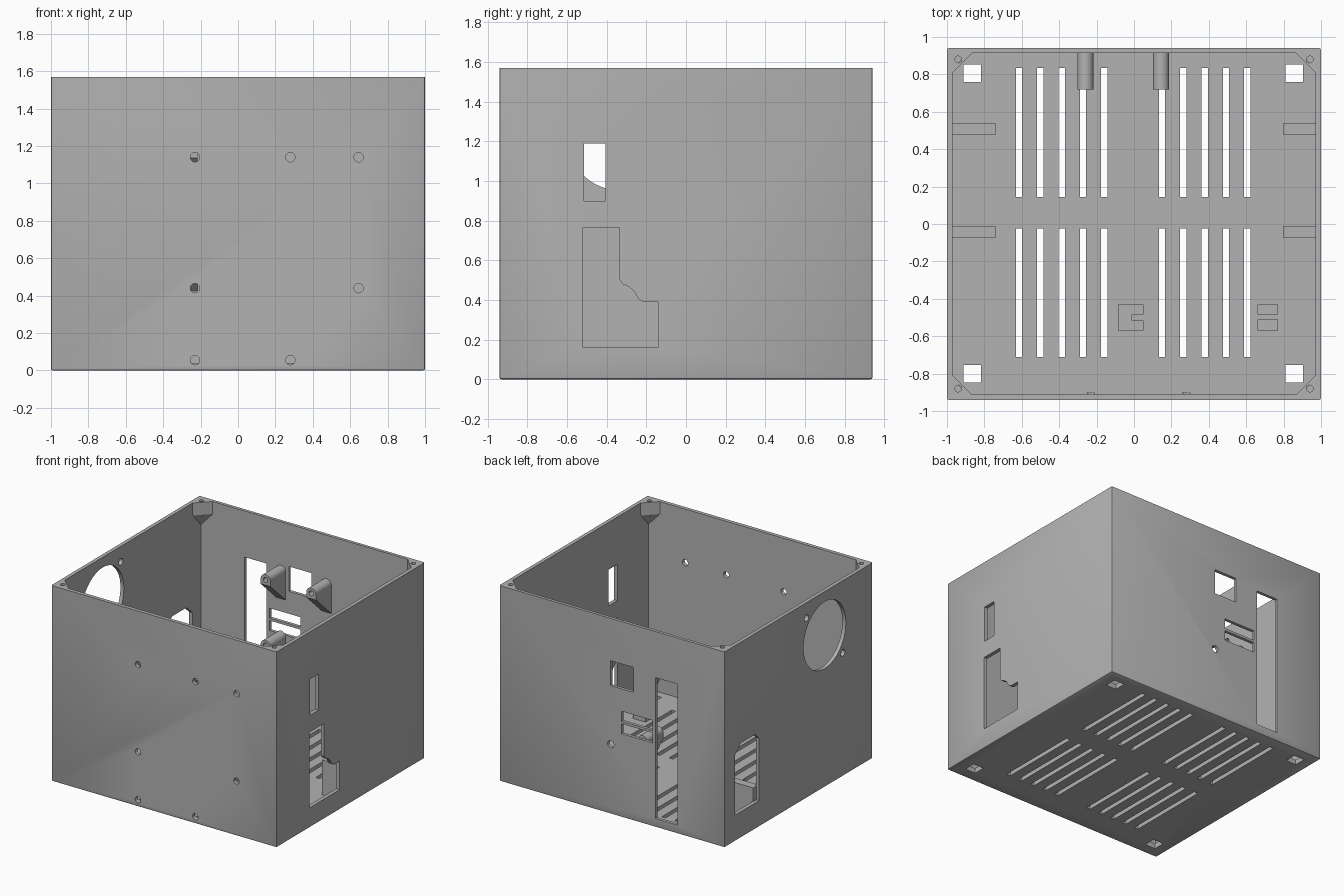
import bpy, bmesh, math
from mathutils import Vector

if "Cube" in bpy.data.objects:
    bpy.data.objects.remove(bpy.data.objects["Cube"], do_unlink=True)

grey = bpy.data.materials.new("plain_grey")
grey.use_nodes = True
colour = (0.45, 0.45, 0.45, 1)
grey.diffuse_color = colour
grey.node_tree.nodes["Principled BSDF"].inputs["Base Color"].default_value = colour


# ---- helpers ----
def prism(bm, pts, axis, lo, hi):
    """Extrude a 2D outline along x, y or z between lo and hi."""
    place = {"x": lambda a, b, d: (d, a, b),
             "y": lambda a, b, d: (a, d, b),
             "z": lambda a, b, d: (a, b, d)}[axis]
    face = bm.faces.new([bm.verts.new(place(a, b, lo)) for a, b in pts])
    out = bmesh.ops.extrude_face_region(bm, geom=[face])
    move = Vector(place(0, 0, hi - lo))
    new = [v for v in out["geom"] if isinstance(v, bmesh.types.BMVert)]
    bmesh.ops.translate(bm, verts=new, vec=move)


def rect(a0, a1, b0, b1):
    return [(a0, b0), (a1, b0), (a1, b1), (a0, b1)]


def circle(a, b, r, n=24):
    return [(a + r * math.cos(t * math.tau / n), b + r * math.sin(t * math.tau / n)) for t in range(n)]


def make(name, bm):
    bmesh.ops.recalc_face_normals(bm, faces=bm.faces)
    me = bpy.data.meshes.new(name)
    bm.to_mesh(me)
    bm.free()
    ob = bpy.data.objects.new(name, me)
    me.materials.append(grey)
    bpy.context.collection.objects.link(ob)
    return ob


def combine(ob, tool_bm, operation="DIFFERENCE"):
    tool = make("cutter", tool_bm)
    tool.hide_render = True
    mod = ob.modifiers.new("cut", "BOOLEAN")
    mod.operation, mod.object, mod.solver = operation, tool, "EXACT"
    bpy.context.view_layer.objects.active = ob
    bpy.ops.object.modifier_apply(modifier=mod.name)
    bpy.data.objects.remove(tool, do_unlink=True)


def smooth(ob):
    bpy.ops.object.select_all(action="DESELECT")
    ob.select_set(True)
    bpy.context.view_layer.objects.active = ob
    bpy.ops.object.shade_smooth_by_angle(angle=math.radians(30))


H, FLOOR = 1.57, 0.04

# ---- open case with slightly softened outer edges ----
bm = bmesh.new()
prism(bm, rect(-1, 1, -0.94, 0.94), "z", 0, H)
soft = [e for e in bm.edges if min(v.co.z for v in e.verts) < 0.1]
bmesh.ops.bevel(bm, geom=soft, offset=0.01, segments=2, affect="EDGES", profile=0.5)
case = make("case", bm)
bm = bmesh.new()
prism(bm, rect(-0.97, 0.97, -0.91, 0.915), "z", FLOOR, 2)
combine(case, bm)

cut = bmesh.new()
# floor vents and foot holes
for x0 in (-0.615, 0.15):
    for i in range(5):
        x = x0 + i * 0.114
        for y0, y1 in ((-0.71, -0.025), (0.145, 0.835)):
            prism(cut, rect(x - 0.017, x + 0.017, y0, y1), "z", -0.1, 0.1)
for x in (-0.865, 0.857):
    for y in (-0.8, 0.807):
        prism(cut, rect(x - 0.046, x + 0.046, y - 0.047, y + 0.047), "z", -0.1, 0.1)
# front screw holes
for x, z in ((-0.23, 1.14), (0.28, 1.14), (0.645, 1.14), (-0.23, 0.44),
             (0.645, 0.44), (-0.23, 0.055), (0.28, 0.055)):
    prism(cut, circle(x, z, 0.025), "y", -1, -0.9)
# back ports
for port in ((-0.582, -0.387, 0.07, 1.2), (-0.19, 0.013, 1.03, 1.23),
             (-0.36, -0.084, 0.77, 0.85), (-0.36, -0.084, 0.67, 0.75)):
    prism(cut, rect(*port), "y", 0.9, 1)
prism(cut, circle(0.01, 0.56, 0.028), "y", 0.9, 1)
# fan opening, its screw holes and the chamfered port beside it
prism(cut, circle(-0.33, 1.22, 0.268, 64), "x", -1.1, -0.96)
for y, z in ((-0.1, 1.445), (-0.56, 0.99)):
    prism(cut, circle(y, z, 0.026), "x", -1.1, -0.96)
prism(cut, [(0.5, 0.21), (0.81, 0.21), (0.81, 0.69), (0.73, 0.76), (0.55, 0.76), (0.5, 0.71)],
      "x", -1.1, -0.96)
# slot and stepped opening on the other side
prism(cut, rect(-0.515, -0.405, 0.9, 1.19), "x", 0.96, 1.1)
prism(cut, [(-0.52, 0.16), (-0.14, 0.16), (-0.14, 0.39), (-0.215, 0.39), (-0.24, 0.405),
            (-0.262, 0.445), (-0.29, 0.468), (-0.32, 0.48), (-0.335, 0.505),
            (-0.335, 0.765), (-0.52, 0.765)], "x", 0.96, 1.1)
# lid screw holes in the corners
for sx in (-1, 1):
    for sy in (-1, 1):
        prism(cut, circle(sx * 0.94, sy * 0.88, 0.018, 16), "z", H - 0.12, H + 0.1)

# ---- corner lugs for the lid, tapering into the corner below ----
lugs = bmesh.new()
for sx in (-1, 1):
    for sy in (-1, 1):
        cx, cy, leg = sx * 0.985, sy * 0.925, 0.13
        outline = [(cx, cy), (cx - sx * leg, cy), (cx, cy - sy * leg)]
        pts = [lugs.verts.new((x, y, z)) for z in (H, H - 0.1) for x, y in outline]
        pts.append(lugs.verts.new((cx, cy, H - 0.24)))
        bmesh.ops.convex_hull(lugs, input=pts)
combine(case, lugs, "UNION")
combine(case, cut)
smooth(case)

# ---- board posts on the back wall, each with a sloped gusset ----
for level, z in (("upper", 1.178), ("lower", 0.65)):
    for side, x in (("right", -0.26), ("left", 0.145)):
        bm = bmesh.new()
        prism(bm, circle(x, z, 0.043, 32), "y", 0.72, 0.92)
        post = make(f"{level}_{side}_post", bm)
        bm = bmesh.new()
        prism(bm, [(0.72, z), (0.92, z), (0.92, z - 0.23), (0.72, z - 0.043)],
              "x", x - 0.0428, x + 0.0428)
        combine(post, bm, "UNION")
        bm = bmesh.new()
        prism(bm, circle(x, z, 0.02), "y", 0.7, 0.86)
        combine(post, bm)
        smooth(post)

# ---- support blocks along the side walls ----
for side, x0, x1 in (("right", -0.975, -0.74), ("left", 0.8, 0.975)):
    for end, y0, y1 in (("front", -0.075, -0.01), ("back", 0.475, 0.54)):
        bm = bmesh.new()
        prism(bm, rect(x0, x1, y0, y1), "z", FLOOR - 0.005, 0.32)
        make(f"{end}_{side}_support", bm)

# ---- small holders standing on the floor ----
bm = bmesh.new()
prism(bm, [(-0.085, -0.57), (0.05, -0.57), (0.05, -0.515), (-0.01, -0.515),
           (-0.01, -0.485), (0.05, -0.485), (0.05, -0.43), (-0.085, -0.43)],
      "z", FLOOR - 0.005, 0.12)
make("notched_holder", bm)
for name, y0, y1 in (("front", -0.57, -0.51), ("back", -0.485, -0.43)):
    bm = bmesh.new()
    prism(bm, rect(0.66, 0.77, y0, y1), "z", FLOOR - 0.005, 0.12)
    make(f"{name}_holder_tab", bm)
